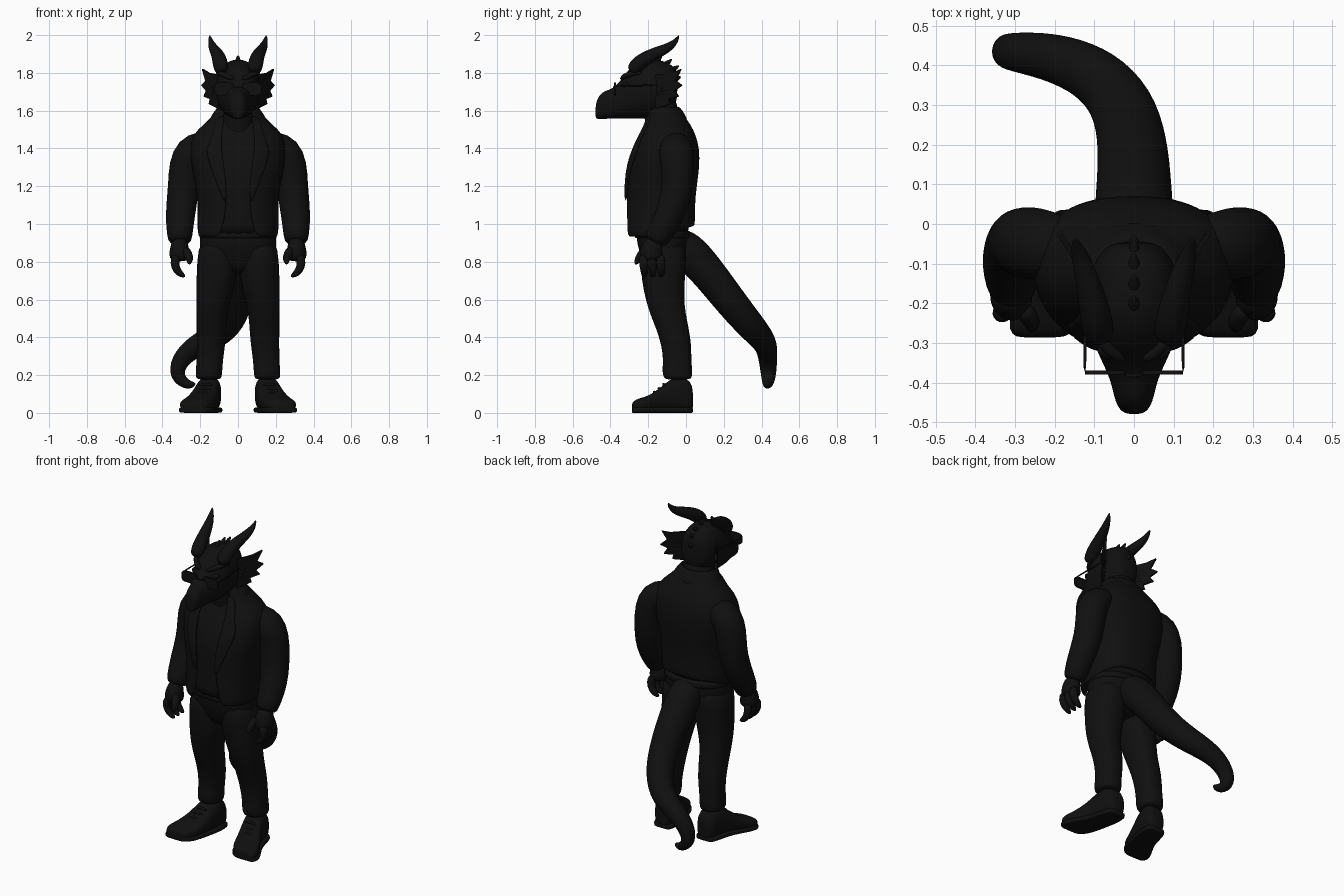
import bpy, bmesh, math
from mathutils import Vector as V

black = bpy.data.materials.new("near black")
black.diffuse_color = (0.005, 0.005, 0.005, 1)


def spow(t, p):
    return math.copysign(abs(t) ** p, t)


def finish(name, verts, faces, sub=1, mirror=False, thick=0):
    me = bpy.data.meshes.new(name)
    me.from_pydata([tuple(v) for v in verts], [], faces)
    bm = bmesh.new()
    bm.from_mesh(me)
    bmesh.ops.recalc_face_normals(bm, faces=bm.faces)
    bm.to_mesh(me)
    bm.free()
    me.materials.append(black)
    ob = bpy.data.objects.new(name, me)
    bpy.context.collection.objects.link(ob)
    if thick:
        m = ob.modifiers.new("thickness", 'SOLIDIFY')
        m.thickness, m.offset = thick, 0
    if sub:
        m = ob.modifiers.new("smooth", 'SUBSURF')
        m.levels = m.render_levels = sub
        me.shade_smooth()
    if mirror:
        ob.modifiers.new("mirror", 'MIRROR')
    return ob


def loft(name, rings, closed=True, **kw):
    """Skin a list of equal point rings; closed rings get end caps."""
    n, k = len(rings[0]), len(rings)
    verts = [p for r in rings for p in r]
    faces = [(i * n + j, i * n + (j + 1) % n, (i + 1) * n + (j + 1) % n, (i + 1) * n + j)
             for i in range(k - 1) for j in range(n if closed else n - 1)]
    if closed:
        faces += [tuple(range(n)), tuple(range((k - 1) * n, k * n))]
    return finish(name, verts, faces, **kw)


def ring(c, u, v, e=2.0, n=20):
    return [V(c) + V(u) * spow(math.cos(t), 2 / e) + V(v) * spow(math.sin(t), 2 / e)
            for t in (2 * math.pi * i / n for i in range(n))]


def tube(name, pts, n=12, flat=1.0, **kw):
    """Tube along (x, y, z, radius) points."""
    ps = [V(p[:3]) for p in pts]
    rings, u, old = [], None, None
    for i, p in enumerate(ps):
        t = (ps[min(i + 1, len(ps) - 1)] - ps[max(i - 1, 0)]).normalized()
        if u is None:
            u = t.cross(V((0.13, 1, 0.05))).normalized()
        else:
            u = (old.rotation_difference(t) @ u).normalized()
        old, r = t, pts[i][3]
        rings.append(ring(p, u * r, t.cross(u) * r * flat, n=n))
    return loft(name, rings, **kw)


def level(z, cx, w, yf, yb, e=2.3, n=20):
    return ring((cx, (yf + yb) / 2, z), (w, 0, 0), (0, (yb - yf) / 2, 0), e, n)


def slab(y, cx, w, z0, z1, e=2.2, n=20):
    return ring((cx, y, (z0 + z1) / 2), (w, 0, 0), (0, 0, (z1 - z0) / 2), e, n)


# Torso: height, half width, front y, back y, jacket opening half width
E = 2.4
BODY = [(.93, .205, -.32, .035, .10), (1.0, .21, -.315, .042, .075), (1.1, .205, -.312, .04, .06),
        (1.2, .215, -.315, .05, .06), (1.3, .24, -.31, .065, .075), (1.4, .25, -.275, .065, .09),
        (1.47, .235, -.24, .045, .09), (1.52, .18, -.215, .02, .085), (1.57, .125, -.205, -.015, .075),
        (1.61, .105, -.21, -.04, .07)]
loft("shirt", [level(z, 0, w - .02, f + .02, b - .02, E) for z, w, f, b, g in BODY])

jacket = []
for z, w, f, b, g in BODY:
    a0 = math.asin((g / w) ** (E / 2))
    row = []
    for i in range(33):
        a = a0 + (2 * math.pi - 2 * a0) * i / 32
        lift = .06 * max(0, -math.cos(a)) if z < .95 else 0
        row.append(V((w * spow(math.sin(a), 2 / E),
                      (f + b) / 2 - (b - f) / 2 * spow(math.cos(a), 2 / E), z + lift)))
    jacket.append(row)
loft("jacket", jacket, closed=False, thick=.014)


def chest(z, x, off):
    """Point on the chest surface at height z and side x."""
    for p, q in zip(BODY, BODY[1:]):
        if p[0] <= z <= q[0]:
            t = (z - p[0]) / (q[0] - p[0])
            w, f, b = (p[k] + (q[k] - p[k]) * t for k in (1, 2, 3))
            return V((x, (f + b) / 2 - (b - f) / 2 * (1 - min(1, x / w) ** E) ** (1 / E) - off, z))


# Lapels and collar
LAPEL = [(1.12, .06, .075), (1.22, .062, .115), (1.32, .075, .155), (1.40, .085, .175),
         (1.45, .085, .14), (1.52, .08, .13), (1.57, .07, .10)]
loft("lapel", [[chest(z, a + (b - a) * i / 3, .012) for i in range(4)] for z, a, b in LAPEL],
     closed=False, thick=.012, mirror=True)
collar = []
for z, w, f, b in [(1.62, .10, -.20, -.045), (1.60, .115, -.21, -.025), (1.55, .15, -.22, .005)]:
    collar.append([V((w * math.sin(a), (f + b) / 2 - (b - f) / 2 * math.cos(a), z))
                   for a in (.8 + (2 * math.pi - 1.6) * i / 20 for i in range(21))])
loft("collar", collar, closed=False, thick=.014)

# Sleeves with cuffs
tube("sleeve", [(.13, -.07, 1.41, .07), (.19, -.06, 1.415, .085), (.25, -.05, 1.385, .095),
                (.28, -.045, 1.31, .09), (.287, -.045, 1.2, .085), (.30, -.065, 1.1, .082),
                (.308, -.105, 1.01, .077), (.308, -.145, .94, .068), (.308, -.165, .895, .06)],
     n=16, mirror=True)

# Hands: palm, three fingers and a thumb, all clawed
tube("palm", [(.308, -.16, .92, .04), (.31, -.18, .88, .05), (.31, -.185, .84, .058),
              (.31, -.18, .80, .05)], flat=1.15, mirror=True)
for i, y in enumerate((-.225, -.18, -.135)):
    tube(f"finger_{i + 1}", [(.325, y, .84, .026), (.338, y, .795, .027), (.325, y + .005, .755, .024),
                             (.30, y + .005, .73, .018), (.278, y, .722, .006)], n=8, mirror=True)
tube("thumb", [(.285, -.21, .87, .026), (.262, -.235, .84, .026), (.255, -.255, .81, .022),
               (.258, -.27, .785, .007)], n=8, mirror=True)

# Trousers
loft("pelvis", [level(*r) for r in [(1.0, 0, .19, -.27, .02), (.93, 0, .205, -.265, .02),
                                    (.85, 0, .208, -.25, .01), (.77, 0, .16, -.22, 0),
                                    (.73, 0, .08, -.18, -.04)]])
loft("trouser_leg", [level(*r) for r in [
    (.93, .105, .10, -.255, .01), (.8, .11, .108, -.243, 0), (.7, .116, .105, -.235, -.005),
    (.6, .13, .092, -.215, -.01), (.52, .137, .082, -.19, 0), (.45, .14, .08, -.16, .015),
    (.36, .143, .076, -.13, .03), (.27, .15, .07, -.12, .028), (.23, .153, .071, -.128, .035),
    (.19, .155, .07, -.12, .032), (.175, .155, .062, -.11, .025)]], mirror=True)
loft("belt", [level(z, 0, .207, -.272, .025, 2.3, 24) for z in (.97, .955, .93, .92)])

# Shoes, turned outward
SHOE = [(.038, .145, .04, .12), (.025, .146, .055, .17), (-.03, .152, .066, .2), (-.09, .163, .068, .175),
        (-.14, .18, .074, .13), (-.2, .205, .086, .088), (-.25, .225, .088, .078),
        (-.28, .235, .068, .062), (-.287, .238, .045, .045)]
loft("shoe", [slab(y, cx, w, .008, h, 2.8) for y, cx, w, h in SHOE], mirror=True)
loft("shoe_sole", [slab(y, cx, w + .006, 0, .03, 5) for y, cx, w, h in SHOE], mirror=True)
for i, (y, z, cx) in enumerate([(-.115, .155, .17), (-.14, .132, .18), (-.165, .113, .19)]):
    tube(f"lace_{i + 1}", [(cx - .04, y, z - .012, .008), (cx, y - .005, z + .002, .009),
                           (cx + .04, y, z - .012, .008)], n=6, mirror=True)

# Tail, sweeping back and curling to one side
tube("tail", [(0, -.08, .92, .08), (0, .0, .87, .105), (0, .1, .765, .096), (-.002, .2, .635, .09),
              (-.025, .3, .51, .083), (-.09, .375, .425, .074), (-.18, .415, .375, .065),
              (-.26, .43, .33, .056), (-.315, .435, .265, .048), (-.325, .437, .2, .041),
              (-.29, .435, .16, .032), (-.25, .43, .145, .022), (-.225, .427, .155, .008)],
     n=16, sub=2)
for i, (y, z) in enumerate([(.2, .75), (.285, .635)]):
    tube(f"tail_spine_{i + 1}", [(-.01, y - .04, z - .03, .018), (-.01, y, z - .025, .018),
                                 (-.01, y + .022, z - .01, .004)], n=8)

# Neck and head with hooked snout
tube("neck", [(0, -.10, 1.42, .11), (0, -.115, 1.52, .095), (0, -.135, 1.6, .093), (0, -.15, 1.68, .09)], n=20)
loft("head", [slab(*r) for r in [
    (-.045, 0, .04, 1.67, 1.79), (-.06, 0, .08, 1.62, 1.835), (-.12, 0, .113, 1.575, 1.868),
    (-.2, 0, .12, 1.555, 1.877), (-.27, 0, .112, 1.555, 1.853), (-.32, 0, .095, 1.556, 1.80),
    (-.36, 0, .075, 1.558, 1.74), (-.4, 0, .058, 1.558, 1.713), (-.44, 0, .05, 1.554, 1.702),
    (-.468, 0, .038, 1.554, 1.67), (-.48, 0, .02, 1.562, 1.62)]], sub=2)
tube("brow", [(.02, -.345, 1.765, .012), (.06, -.325, 1.785, .018), (.10, -.275, 1.80, .015),
              (.115, -.23, 1.80, .006)], n=8, mirror=True)
tube("eye", [(.05, -.335, 1.735, .012), (.07, -.325, 1.738, .02), (.092, -.305, 1.738, .012)], n=8, mirror=True)

# Horns
tube("horn", [(.085, -.29, 1.80, .036), (.092, -.26, 1.845, .043), (.102, -.2, 1.885, .038),
              (.118, -.14, 1.913, .031), (.135, -.085, 1.938, .024), (.146, -.05, 1.972, .013),
              (.15, -.037, 2.0, .003)], n=12, sub=2, mirror=True)

# Webbed ear fins, swept out and back
FIN = [(.10, 1.61), (.15, 1.635), (.145, 1.662), (.178, 1.675), (.165, 1.705), (.19, 1.735),
       (.168, 1.758), (.186, 1.82), (.155, 1.80), (.10, 1.79)]
finish("ear_fin", [(x, -.16 + (x - .1) * 1.55, z) for x, z in FIN], [tuple(range(len(FIN)))],
       sub=0, mirror=True, thick=.014)
for i, (x, z) in enumerate([(.148, 1.637), (.175, 1.677), (.186, 1.735), (.182, 1.81)]):
    tube(f"fin_ray_{i + 1}", [(.105, -.152, 1.70, .014), ((.105 + x) / 2, -.16 + ((.105 + x) / 2 - .1) * 1.55,
                              (1.70 + z) / 2, .011), (x, -.16 + (x - .1) * 1.55, z, .004)], n=6, mirror=True)

# Crest of small spikes over the skull
for i, (y, z, dy, dz) in enumerate([(-.2, 1.865, .02, .03), (-.15, 1.865, .025, .028),
                                    (-.1, 1.85, .028, .025), (-.065, 1.82, .03, .02), (-.05, 1.77, .025, .01)]):
    tube(f"crest_spike_{i + 1}", [(0, y - dy, z - dz, .022), (0, y, z, .018), (0, y + dy, z + dz, .003)], n=8)

# Spectacles: two rims, bridge and side arms
rim = [ring((.072, -.375, 1.715), (.052, 0, 0), (0, 0, .034), 4, 24),
       ring((.072, -.375, 1.715), (.043, 0, 0), (0, 0, .026), 4, 24)]
loft("spectacle_rim", [rim[0] + rim[0][:1], rim[1] + rim[1][:1]], closed=False, sub=0, mirror=True, thick=.01)
finish("spectacle_lens", rim[1], [tuple(range(24))], sub=0, mirror=True, thick=.004)
tube("spectacle_bridge", [(-.025, -.378, 1.722, .006), (0, -.385, 1.726, .006), (.025, -.378, 1.722, .006)], n=6)
tube("spectacle_arm", [(.124, -.378, 1.73, .005), (.124, -.3, 1.732, .005), (.118, -.14, 1.735, .005)],
     n=6, mirror=True)
